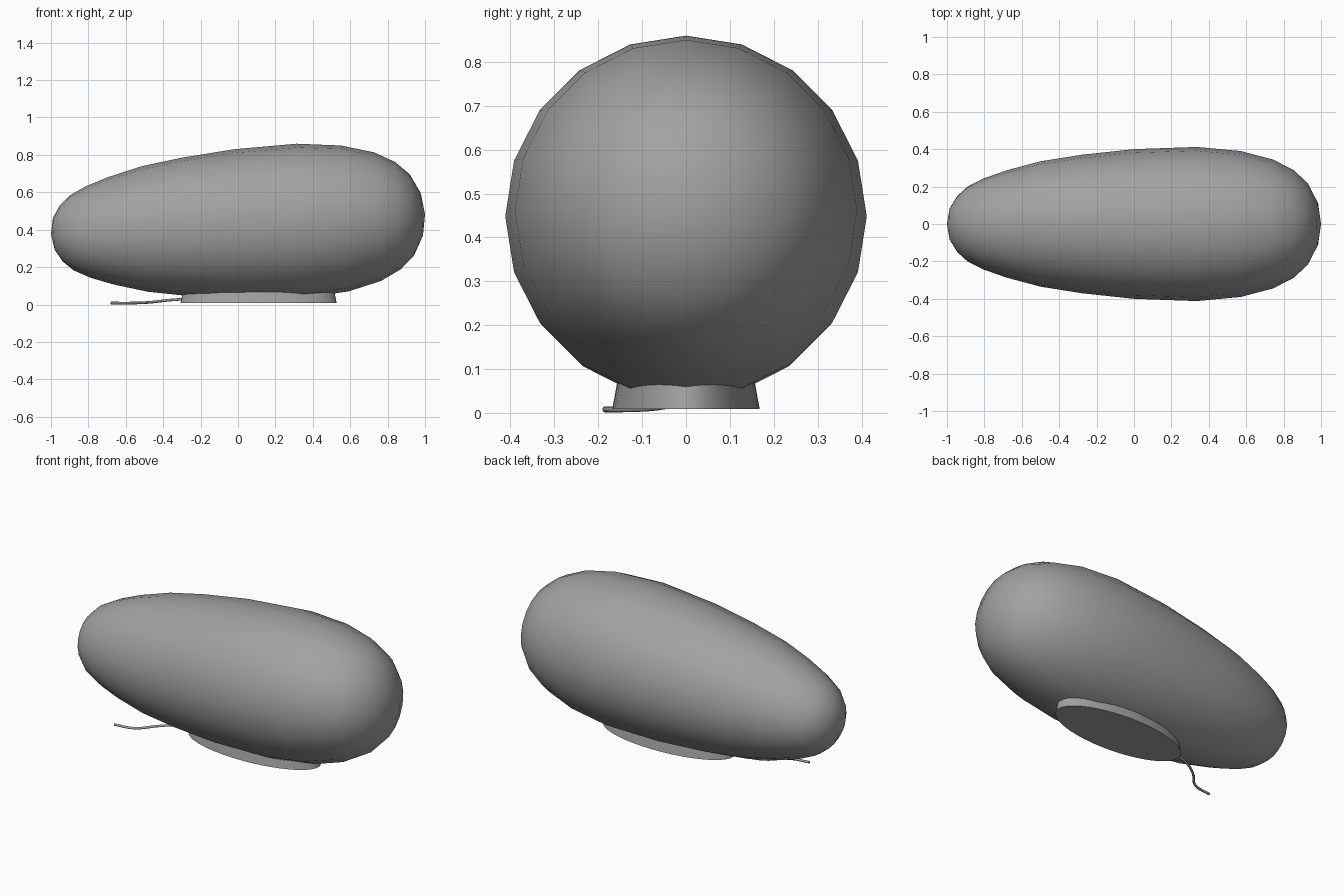
import bpy, bmesh, math

if "Cube" in bpy.data.objects:
    bpy.data.objects.remove(bpy.data.objects["Cube"])

# Dark grey finish shared by all parts
grey = bpy.data.materials.new("dark_grey")
grey.diffuse_color = (.36, .36, .36, 1)
grey.use_nodes = True
grey.node_tree.nodes["Principled BSDF"].inputs["Base Color"].default_value = grey.diffuse_color

def finish(name, bm, angle):
    bmesh.ops.recalc_face_normals(bm, faces=bm.faces)
    me = bpy.data.meshes.new(name)
    bm.to_mesh(me)
    bm.free()
    me.materials.append(grey)
    ob = bpy.data.objects.new(name, me)
    bpy.context.collection.objects.link(ob)
    bpy.ops.object.select_all(action='DESELECT')
    ob.select_set(True)
    bpy.context.view_layer.objects.active = ob
    bpy.ops.object.shade_smooth_by_angle(angle=math.radians(angle))
    return ob

def bridge(bm, a, b):
    n = len(a)
    for i in range(n):
        bm.faces.new((a[i], a[(i + 1) % n], b[(i + 1) % n], b[i]))

# Egg-shaped body: 20-sided revolve about a slightly tilted long axis
profile = [(-.985, .085), (-.945, .15), (-.89, .2), (-.80, .245), (-.68, .287),
           (-.50, .335), (-.28, .37), (0, .40), (.335, .412), (.57, .39),
           (.745, .344), (.855, .287), (.93, .217), (.983, .113)]
SIDES = 20
SLOPE = 0.053
MID = 0.43
bm = bmesh.new()
rings = []
for x, r in profile:
    ring = []
    for i in range(SIDES):
        a = math.tau * i / SIDES
        h = r * math.sin(a)
        ring.append(bm.verts.new((x - SLOPE * h, r * math.cos(a), MID + SLOPE * x + h)))
    rings.append(ring)
for a, b in zip(rings, rings[1:]):
    bridge(bm, a, b)
for x, ring in ((-1, rings[0]), (1, rings[-1])):
    tip = bm.verts.new((x, 0, MID + SLOPE * x))
    for i in range(SIDES):
        bm.faces.new((ring[i], ring[(i + 1) % SIDES], tip))
finish("body", bm, 60)

# Tapered oval base, sunk into the body
bm = bmesh.new()
rings = []
for z, rx, ry in ((.009, .417, .168), (.085, .402, .154)):
    rings.append([bm.verts.new((.11 + rx * math.cos(math.tau * i / 48),
                                ry * math.sin(math.tau * i / 48), z)) for i in range(48)])
bridge(bm, *rings)
for ring in rings:
    bm.faces.new(ring)
finish("base", bm, 35)

# Thin S-shaped power cable
path = [(-.28, 0, .030), (-.38, -.02, .022), (-.47, -.07, .012),
        (-.565, -.16, .008), (-.68, -.184, .008)]
cu = bpy.data.curves.new("cable", 'CURVE')
cu.dimensions = '3D'
cu.bevel_depth = .007
cu.bevel_resolution = 2
cu.use_fill_caps = True
cu.resolution_u = 8
cu.materials.append(grey)
sp = cu.splines.new('BEZIER')
sp.bezier_points.add(len(path) - 1)
for p, co in zip(sp.bezier_points, path):
    p.co = co
    p.handle_left_type = p.handle_right_type = 'AUTO'
bpy.context.collection.objects.link(bpy.data.objects.new("cable", cu))
